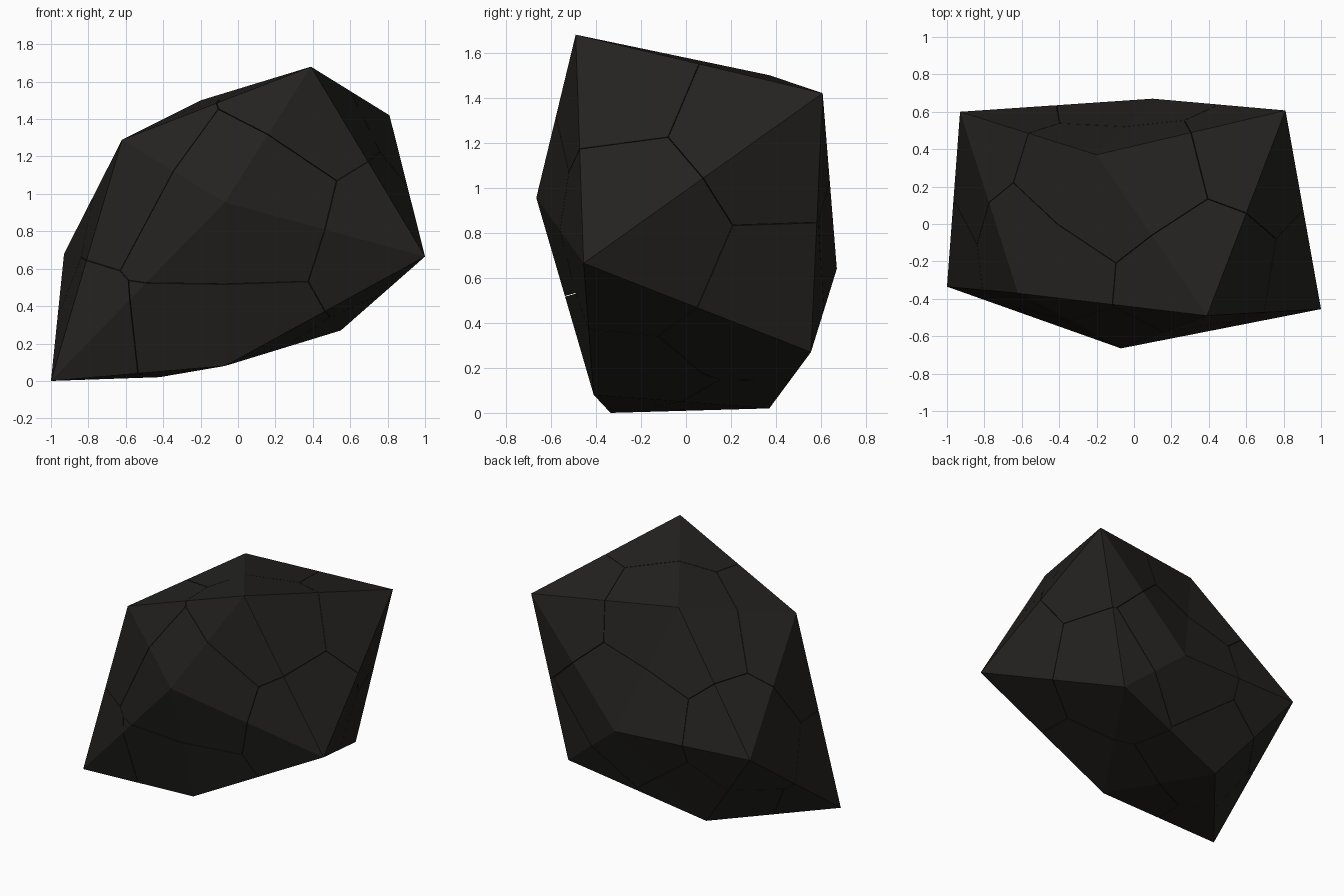
import bpy, bmesh
from mathutils import Vector

if "Cube" in bpy.data.objects:
    bpy.data.objects.remove(bpy.data.objects["Cube"])

# corner points of the irregular twenty-sided stone
front = Vector((-0.07, -0.665, 0.955))
back = Vector((0.10, 0.67, 0.64))
front_ring = [Vector(p) for p in (
    (-1.0, -0.335, 0.0), (-0.62, -0.37, 1.29), (0.39, -0.49, 1.68),
    (1.0, -0.455, 0.665), (-0.07, -0.41, 0.08))]
back_ring = [Vector(p) for p in (
    (0.81, 0.607, 1.42), (0.55, 0.555, 0.27), (-0.42, 0.37, 0.02),
    (-0.93, 0.60, 0.68), (-0.20, 0.37, 1.50))]
corners = [front, back] + front_ring + back_ring
GAP = 0.0015  # half width of the hairline cracks

mat = bpy.data.materials.new("dark_stone")
mat.diffuse_color = (0.017, 0.016, 0.014, 1)
mat.use_nodes = True
mat.node_tree.nodes["Principled BSDF"].inputs["Base Color"].default_value = mat.diffuse_color


def stone():
    """Whole stone: two caps and a zigzag band between the rings."""
    bm = bmesh.new()
    v = [bm.verts.new(c) for c in corners]
    u, w = v[2:7], v[7:12]
    for i in range(5):
        j = (i + 1) % 5
        bm.faces.new((v[0], u[i], u[j]))
        bm.faces.new((v[1], w[i], w[j]))
        bm.faces.new((u[i], u[j], w[(i + 3) % 5]))
        bm.faces.new((w[i], w[j], u[(i + 3) % 5]))
    bmesh.ops.recalc_face_normals(bm, faces=bm.faces[:])
    return bm


# fracture: every shard keeps the part of the stone nearest to its corner
for n, c in enumerate(corners):
    bm = stone()
    for other in corners:
        if other is c:
            continue
        d = (other - c).normalized()
        cut = bmesh.ops.bisect_plane(
            bm, geom=bm.verts[:] + bm.edges[:] + bm.faces[:], dist=1e-6,
            plane_co=(c + other) / 2 - d * GAP, plane_no=d, clear_outer=True)
        edges = [e for e in bm.edges if e.is_boundary]
        if edges:
            bmesh.ops.holes_fill(bm, edges=edges, sides=0)
    bmesh.ops.recalc_face_normals(bm, faces=bm.faces[:])
    me = bpy.data.meshes.new("stone_shard")
    bm.to_mesh(me)
    bm.free()
    me.materials.append(mat)
    ob = bpy.data.objects.new(f"stone_shard_{n + 1}", me)
    bpy.context.collection.objects.link(ob)
